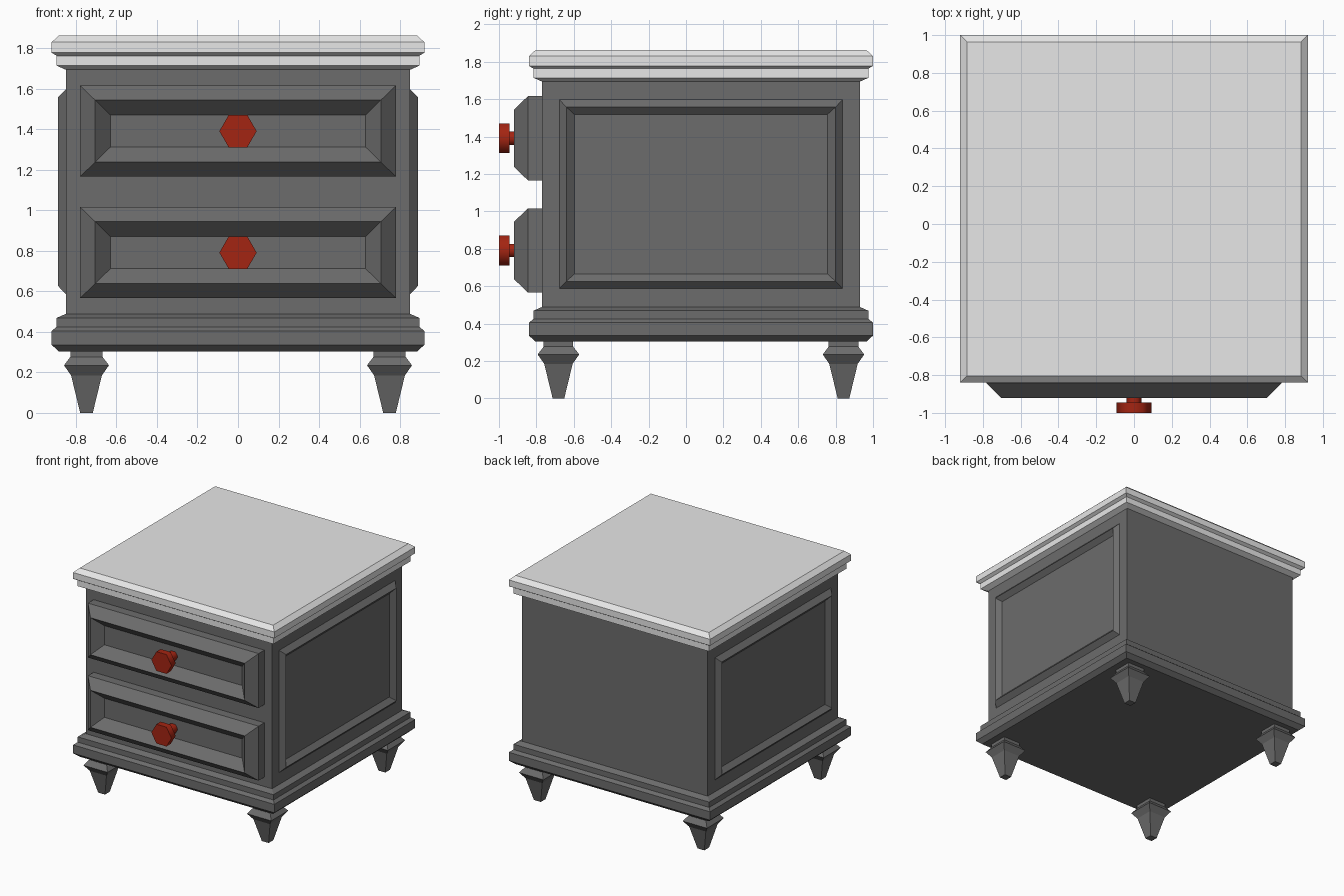
import bpy, bmesh, math
from mathutils import Matrix, Vector

cube = bpy.data.objects.get("Cube")
if cube:
    bpy.data.objects.remove(cube, do_unlink=True)

MID_Y = 0.08      # depth centre of the carcass
HALF = 0.85       # half width of the carcass


def material(name, r, g, b):
    m = bpy.data.materials.new(name)
    m.use_nodes = True
    m.diffuse_color = (r, g, b, 1)
    m.node_tree.nodes["Principled BSDF"].inputs["Base Color"].default_value = (r, g, b, 1)
    return m


GREY = material("dark grey paint", 0.15, 0.15, 0.15)
WHITE = material("pale top", 0.8, 0.8, 0.8)
RED = material("red knob", 0.37, 0.018, 0.006)


def loft(name, rings, mat, matrix=Matrix(), sides=4):
    """Stack cross-sections (half width, half height, level) and cap both ends."""
    bm = bmesh.new()
    start = math.pi / 4 if sides == 4 else 0
    reach = math.sqrt(2) if sides == 4 else 1
    loops = []
    for w, h, level in rings:
        angles = [start + 2 * math.pi * i / sides for i in range(sides)]
        loops.append([bm.verts.new((reach * w * math.cos(a), reach * h * math.sin(a), level))
                      for a in angles])
    for low, high in zip(loops, loops[1:]):
        for i in range(sides):
            j = (i + 1) % sides
            bm.faces.new((low[i], low[j], high[j], high[i]))
    bm.faces.new(loops[0][::-1])
    bm.faces.new(loops[-1])
    bmesh.ops.recalc_face_normals(bm, faces=bm.faces)
    mesh = bpy.data.meshes.new(name)
    bm.to_mesh(mesh)
    bm.free()
    mesh.materials.append(mat)
    ob = bpy.data.objects.new(name, mesh)
    ob.matrix_world = matrix
    bpy.context.collection.objects.link(ob)
    return ob


def square(profile):
    return [(r, r, z) for r, z in profile]


def facing(origin, right, up, out):
    """Frame whose local x, y, z run along right, up and out."""
    m = Matrix((right, up, out)).transposed().to_4x4()
    m.translation = Vector(origin)
    return m


# Carcass with stepped plinth, and moulded top
centre = Matrix.Translation((0, MID_Y, 0))
loft("cabinet_body", square([(0.885, 0.304), (0.92, 0.336), (0.92, 0.405), (0.895, 0.425),
                             (0.895, 0.469), (HALF, 0.489), (HALF, 1.694)]), GREY, centre)
loft("table_top", square([(HALF, 1.694), (0.895, 1.714), (0.895, 1.763), (0.92, 1.778),
                          (0.92, 1.83), (0.884, 1.863)]), WHITE, centre)

# Tapered square feet
for sx, side in ((-1, "right"), (1, "left")):
    for sy, end in ((-1, "front"), (1, "back")):
        loft(f"{end}_{side}_foot",
             square([(0.031, 0), (0.076, 0.185), (0.111, 0.235), (0.079, 0.277), (0.079, 0.31)]),
             GREY, Matrix.Translation((sx * 0.748, MID_Y + sy * 0.762, 0)))

# Raised frames with sunken centres on both sides
for s, side in ((-1, "right"), (1, "left")):
    loft(f"{side}_side_panel",
         [(0.757, 0.505, -0.01), (0.757, 0.505, 0), (0.72, 0.466, 0.038), (0.677, 0.427, 0.003)],
         GREY, facing((s * HALF, MID_Y, 1.092), (0, s, 0), (0, 0, 1), (s, 0, 0)))

# Drawers with bevelled, sunken fronts and six-sided knobs
for z, place in ((1.391, "upper"), (0.791, "lower")):
    front = facing((0, MID_Y - HALF, z), (1, 0, 0), (0, 0, 1), (0, -1, 0))
    loft(f"{place}_drawer",
         [(0.78, 0.225, -0.01), (0.78, 0.225, 0.075), (0.705, 0.153, 0.15), (0.63, 0.079, 0.075)],
         GREY, front)
    knob = loft(f"{place}_knob",
                square([(0.041, 0.07), (0.041, 0.175), (0.092, 0.175), (0.092, 0.23)]),
                RED, front, sides=6)
    bpy.ops.object.select_all(action="DESELECT")
    knob.select_set(True)
    bpy.context.view_layer.objects.active = knob
    bpy.ops.object.shade_smooth_by_angle(angle=math.radians(65))
